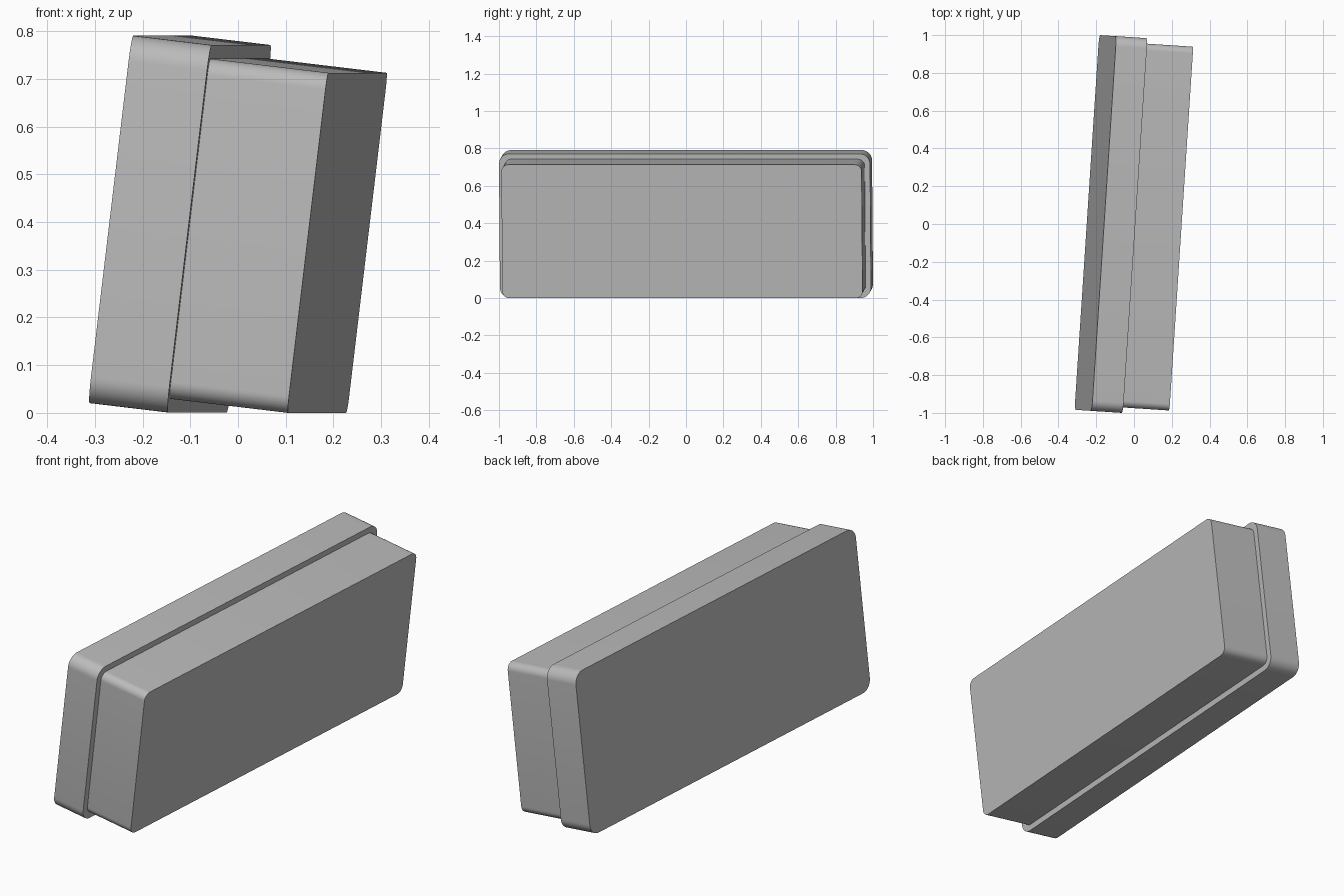
import bpy, bmesh
from math import radians
from mathutils import Euler, Vector

cube = bpy.data.objects.get("Cube")
if cube:
    bpy.data.objects.remove(cube)

grey = bpy.data.materials.new("mid grey")
grey.use_nodes = True
colour = (0.5, 0.5, 0.5, 1)
grey.diffuse_color = colour
grey.node_tree.nodes["Principled BSDF"].inputs["Base Color"].default_value = colour

tilt = Euler((0, radians(6.8), radians(-3.75))).to_matrix()


def rounded_slab(name, x_min, x_max, length, height, radius):
    """Slab along y, thick along x, with its four end corners rounded."""
    bm = bmesh.new()
    bmesh.ops.create_cube(bm, size=1)
    for v in bm.verts:
        v.co = Vector((x_max if v.co.x > 0 else x_min, v.co.y * length, v.co.z * height))
    corners = [e for e in bm.edges
               if abs(e.verts[0].co.x - e.verts[1].co.x) > 0.01]
    bmesh.ops.bevel(bm, geom=corners, offset=radius, segments=10,
                    profile=0.5, affect='EDGES')
    bmesh.ops.rotate(bm, verts=bm.verts, cent=(0, 0, 0), matrix=tilt)
    mesh = bpy.data.meshes.new(name)
    bm.to_mesh(mesh)
    bm.free()
    mesh.materials.append(grey)
    obj = bpy.data.objects.new(name, mesh)
    bpy.context.collection.objects.link(obj)
    bpy.ops.object.select_all(action='DESELECT')
    obj.select_set(True)
    bpy.context.view_layer.objects.active = obj
    bpy.ops.object.shade_smooth_by_angle(angle=radians(30))
    return obj


# Wider lid, and the case body standing out from it
parts = [rounded_slab("lid", -0.208, -0.042, 1.988, 0.776, 0.055),
         rounded_slab("case_body", -0.042, 0.208, 1.93, 0.718, 0.036)]

# Centre the tilted case and stand it on the ground
points = [v.co for p in parts for v in p.data.vertices]
low = Vector([min(c[i] for c in points) for i in range(3)])
high = Vector([max(c[i] for c in points) for i in range(3)])
shift = Vector((-(low.x + high.x) / 2, -(low.y + high.y) / 2, -low.z))
for p in parts:
    p.location = shift
